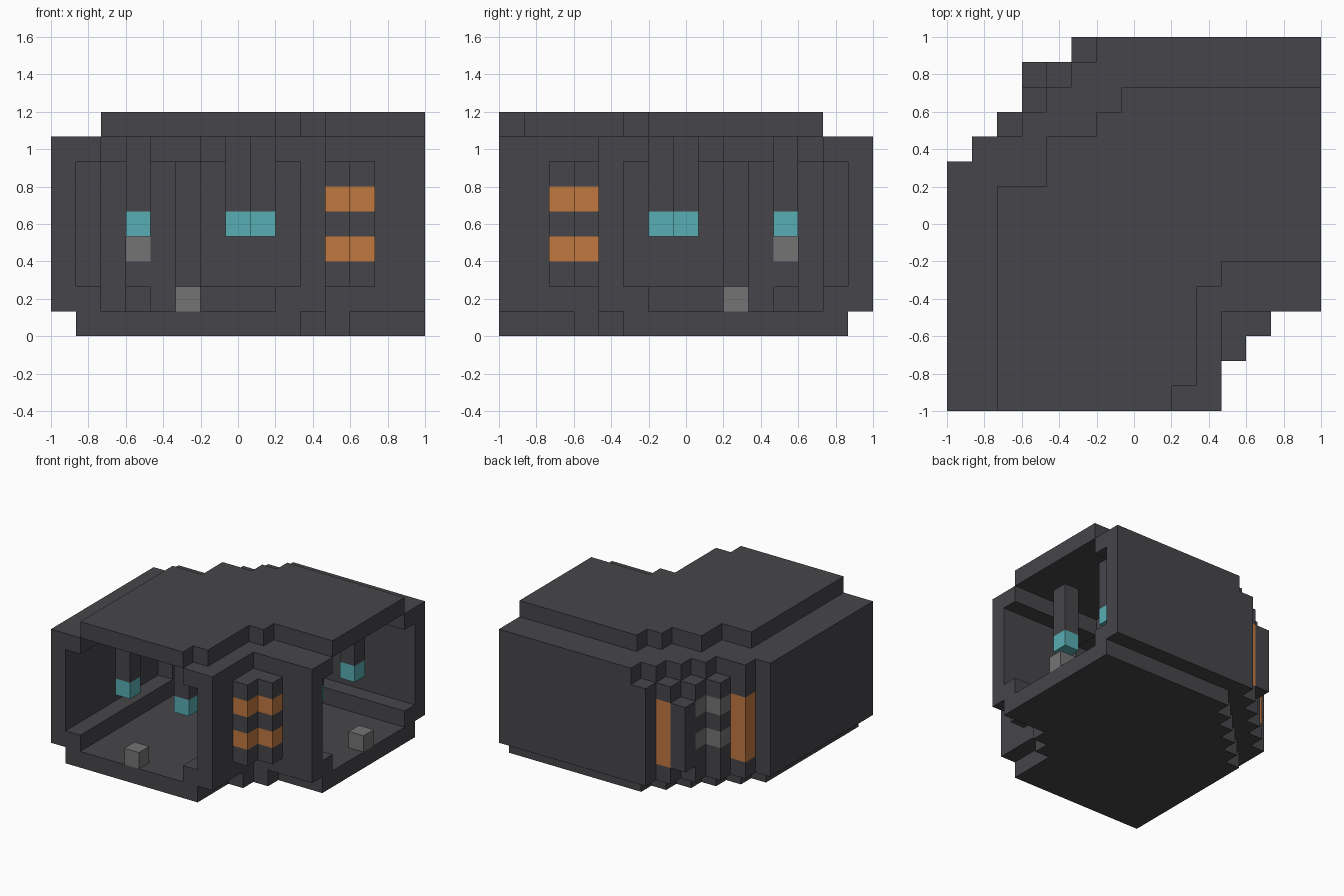
import bpy, bmesh

cube = bpy.data.objects.get("Cube")
if cube:
    bpy.data.objects.remove(cube, do_unlink=True)

N = 15            # cells along the longest side
U = 2 / N         # cell size
TOP = 8           # underside of the roof slab


def material(name, rgb):
    m = bpy.data.materials.new(name)
    m.use_nodes = True
    col = (*rgb, 1)
    m.diffuse_color = col
    bsdf = next(n for n in m.node_tree.nodes if n.type == 'BSDF_PRINCIPLED')
    bsdf.inputs["Base Color"].default_value = col
    return m


MATS = {
    "dark": material("dark_metal", (0.061, 0.059, 0.067)),
    "orange": material("orange_panel", (0.533, 0.188, 0.051)),
    "teal": material("teal_lamp", (0.098, 0.423, 0.456)),
    "grey": material("grey_metal", (0.175, 0.175, 0.175)),
}
NAMES = list(MATS)
cells = {}        # (i, j, k) -> (part, colour)


def block(part, xs, ys, zs, colour="dark"):
    """Fill a box of cells; each range is (first, end)."""
    for i in range(*xs):
        for j in range(*ys):
            for k in range(*zs):
                cells[i, j, k] = (part, colour)


def mirrored(part, xs, ys, zs, colour="dark"):
    """Fill a box and its twin across the corner diagonal."""
    block(part, xs, ys, zs, colour)
    block(part, (N - ys[1], N - ys[0]), (N - xs[1], N - xs[0]), zs, colour)


def column(part, i, j, zs, colour="dark"):
    block(part, (i, i + 1), (j, j + 1), zs, colour)


# Floor slab, stepped at the outer corner and notched at the inner one
for j in range(N - 1):
    start = max(1, j - 7)
    end = 10 if j < 3 else 11 if j == 3 else 12 if j == 4 else N
    block("floor", (start, end), (j, j + 1), (0, 1))

# Roof slab
for j in range(N - 2):
    start = 2 if j < 9 else 4 if j < 11 else j - 5
    end = 9 if j == 0 else 10 if j < 5 else 11 if j == 5 else N
    block("roof", (start, end), (j, j + 1), (TOP, TOP + 1))

# Long outer walls and inner corner walls
mirrored("outer_wall", (0, 1), (0, 10), (1, TOP))
del cells[5, 14, TOP - 1]
mirrored("inner_wall", (10, 11), (0, 5), (1, TOP))

# Ledges along floor and ceiling
for k in (1, TOP - 1):
    mirrored("ledge", (1, 2), (0, 10), (k, k + 1))
    mirrored("ledge", (9, 10), (0, 6), (k, k + 1))
for j, start, end in ((9, 1, 4), (10, 2, 4), (11, 3, 6), (12, 4, 7)):
    block("ledge", (start, end), (j, j + 1), (TOP - 1, TOP))
column("ledge", 3, 11, (1, 2))

# Stepped outer corner: inner backing, then coloured columns
for i in (1, 2):
    mirrored("corner_backing", (i, i + 1), (i + 8, i + 9), (1, TOP))
column("corner_columns", 1, 10, (1, TOP))
for i in (2, 3, 4):
    column("corner_columns", i, i + 9, (1, TOP - 1))
mirrored("corner_columns", (1, 2), (10, 11), (2, 6), "orange")
for k in (3, 5):
    mirrored("corner_columns", (2, 3), (11, 12), (k, k + 1), "grey")
column("corner_bar", 3, 13, (2, 6))

# Banded post in the inner corner
for zs, colour in (((2, 7), "dark"), ((3, 4), "orange"), ((5, 6), "orange")):
    mirrored("banded_post", (11, 12), (2, 4), zs, colour)

# Hanging lamps
for i, j in ((3, 2), (7, 2), (8, 6), (12, 7), (12, 11)):
    column("hanging_lamps", i, j, (5, TOP))
    column("hanging_lamps", i, j, (4, 5), "teal")

# Small blocks on the floor at each doorway
mirrored("floor_blocks", (5, 6), (0, 1), (1, 2), "grey")


def build(part):
    """Mesh the exposed faces of one part, then merge the flat areas."""
    bm = bmesh.new()
    for cell, (owner, colour) in cells.items():
        if owner != part:
            continue
        for axis in range(3):
            for side in (0, 1):
                near = list(cell)
                near[axis] += 2 * side - 1
                if tuple(near) in cells:
                    continue
                a, b = (axis + 1) % 3, (axis + 2) % 3
                quad = []
                for da, db in ((0, 0), (1, 0), (1, 1), (0, 1)):
                    p = list(cell)
                    p[axis] += side
                    p[a] += da
                    p[b] += db
                    quad.append(bm.verts.new((p[0] * U - 1, p[1] * U - 1, p[2] * U)))
                face = bm.faces.new(quad if side else quad[::-1])
                face.material_index = NAMES.index(colour)
    bmesh.ops.remove_doubles(bm, verts=bm.verts, dist=U / 100)
    bmesh.ops.dissolve_limit(bm, angle_limit=0.01, verts=bm.verts, edges=bm.edges,
                             delimit={'MATERIAL', 'NORMAL'})
    mesh = bpy.data.meshes.new(part)
    bm.to_mesh(mesh)
    bm.free()
    for m in MATS.values():
        mesh.materials.append(m)
    bpy.context.collection.objects.link(bpy.data.objects.new(part, mesh))


for part in sorted({owner for owner, _ in cells.values()}):
    build(part)
